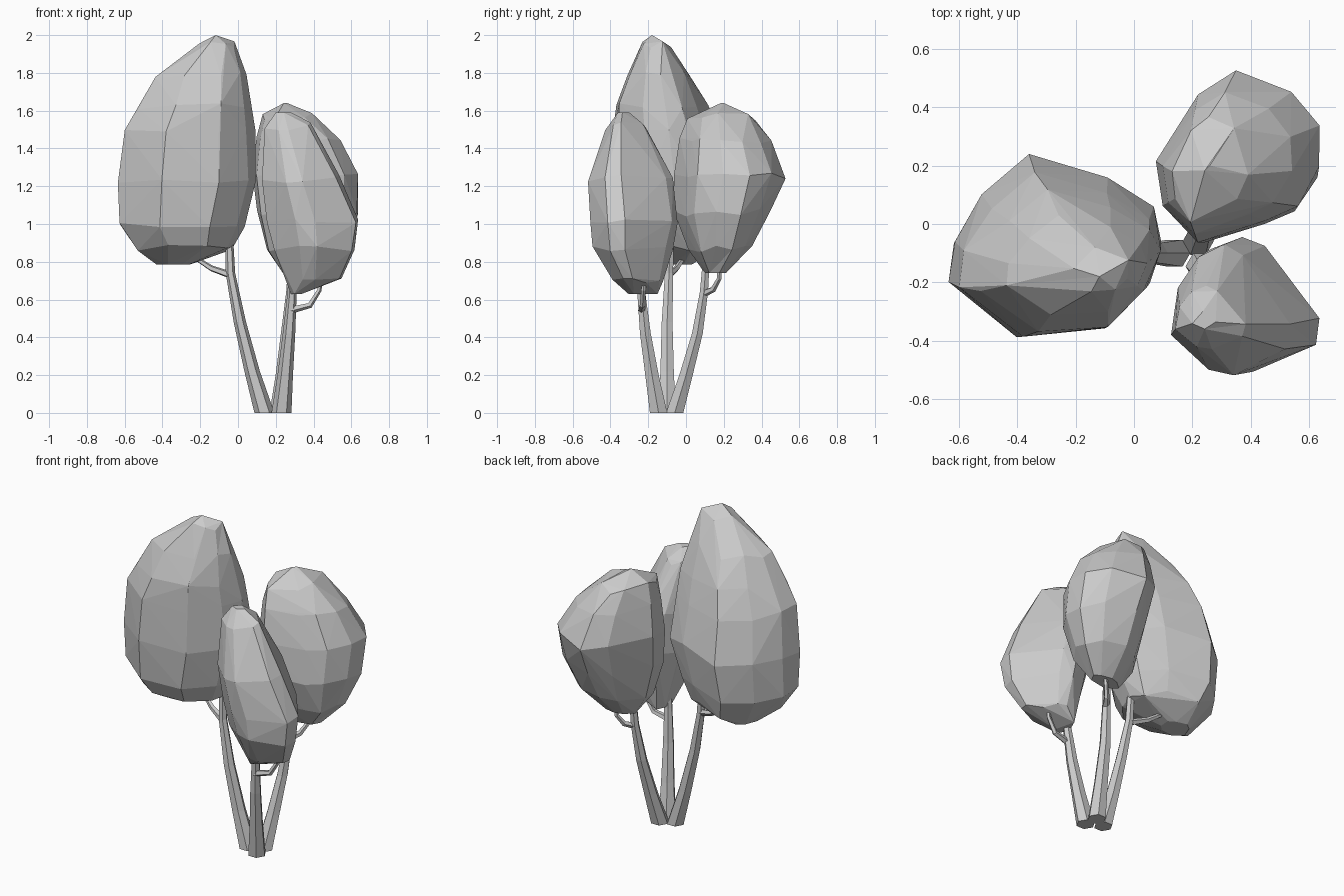
import bpy
import bmesh
import math
import random
from mathutils import Vector

default_cube = bpy.data.objects.get("Cube")
if default_cube:
    bpy.data.objects.remove(default_cube, do_unlink=True)

# One plain grey for the whole tree
grey = bpy.data.materials.new("plain grey")
grey.use_nodes = True
colour = (0.6, 0.6, 0.6, 1.0)
grey.diffuse_color = colour
grey.node_tree.nodes["Principled BSDF"].inputs["Base Color"].default_value = colour


def add_object(name, bm):
    """Turn a bmesh into a flat shaded object."""
    bmesh.ops.recalc_face_normals(bm, faces=bm.faces[:])
    mesh = bpy.data.meshes.new(name)
    bm.to_mesh(mesh)
    bm.free()
    mesh.materials.append(grey)
    obj = bpy.data.objects.new(name, mesh)
    bpy.context.collection.objects.link(obj)
    return obj


def crown(name, plan, levels, seed):
    """Faceted crown: hull around the plan outline fitted to each level's z, x range, y range."""
    rng = random.Random(seed)
    xs, ys = zip(*plan)
    bm = bmesh.new()
    for row, (z, left, right, front, back) in enumerate(levels):
        inner = 0 < row < len(levels) - 1
        for px, py in plan:
            u = (px - min(xs)) / (max(xs) - min(xs)) - 0.5
            v = (py - min(ys)) / (max(ys) - min(ys)) - 0.5
            reach = rng.uniform(0.98, 1.025)
            x = (left + right) / 2 + u * reach * (right - left)
            y = (front + back) / 2 + v * reach * (back - front)
            lift = rng.uniform(-0.025, 0.02) if inner else 0
            bm.verts.new((x, y, z + lift))
    bmesh.ops.convex_hull(bm, input=bm.verts[:])
    unused = [v for v in bm.verts if not v.link_faces]
    bmesh.ops.delete(bm, geom=unused, context="VERTS")
    # Merge small facets into broader planes
    bmesh.ops.remove_doubles(bm, verts=bm.verts[:], dist=0.04)
    return add_object(name, bm)


def limb(name, path, radii, sides=6, level=False):
    """Tapering faceted tube along a path; level keeps its rings horizontal."""
    points = [Vector(p) for p in path]
    bm = bmesh.new()
    rings = []
    for i, (point, radius) in enumerate(zip(points, radii)):
        along = points[min(i + 1, len(points) - 1)] - points[max(i - 1, 0)]
        if level:
            along = Vector((0, 0, 1))
        turn = Vector((0, 0, 1)).rotation_difference(along.normalized())
        ring = []
        for k in range(sides):
            angle = math.tau * k / sides
            offset = Vector((math.cos(angle), math.sin(angle), 0)) * radius
            ring.append(bm.verts.new(point + turn @ offset))
        rings.append(ring)
    for low, high in zip(rings, rings[1:]):
        for k in range(sides):
            n = (k + 1) % sides
            bm.faces.new((low[k], low[n], high[n], high[k]))
    bm.faces.new(rings[0])
    bm.faces.new(rings[-1])
    return add_object(name, bm)


# Leaf crowns: plan outline, then levels from top to bottom
crown("tall_crown", [
    (-0.36, 0.24), (-0.09, 0.16), (0.07, 0.06), (0.1, -0.06), (0.05, -0.2),
    (-0.1, -0.36), (-0.4, -0.38), (-0.64, -0.2), (-0.62, -0.06), (-0.52, 0.1),
], [
    (2.0, -0.13, -0.1, -0.2, -0.18),
    (1.95, -0.21, -0.01, -0.23, -0.08),
    (1.79, -0.44, 0.04, -0.31, 0.03),
    (1.63, -0.52, 0.07, -0.37, 0.12),
    (1.48, -0.6, 0.085, -0.38, 0.18),
    (1.24, -0.64, 0.1, -0.38, 0.24),
    (0.99, -0.63, 0.03, -0.36, 0.21),
    (0.88, -0.53, -0.03, -0.3, 0.16),
    (0.785, -0.43, -0.25, -0.12, 0.03),
], 4)
crown("back_crown", [
    (0.35, 0.52), (0.54, 0.45), (0.64, 0.33), (0.64, 0.18), (0.56, 0.04),
    (0.45, -0.01), (0.22, -0.09), (0.1, 0.04), (0.08, 0.2), (0.22, 0.44),
], [
    (1.64, 0.21, 0.26, 0.18, 0.21),
    (1.57, 0.13, 0.39, 0.01, 0.37),
    (1.45, 0.1, 0.54, -0.03, 0.45),
    (1.26, 0.08, 0.64, -0.06, 0.52),
    (1.06, 0.1, 0.63, -0.07, 0.45),
    (0.87, 0.15, 0.56, 0.01, 0.35),
    (0.74, 0.24, 0.44, 0.1, 0.21),
], 7)
crown("front_crown", [
    (0.36, -0.04), (0.44, -0.08), (0.52, -0.2), (0.64, -0.33), (0.62, -0.42),
    (0.4, -0.52), (0.29, -0.5), (0.13, -0.37), (0.16, -0.2), (0.25, -0.09),
], [
    (1.59, 0.2, 0.28, -0.36, -0.3),
    (1.52, 0.14, 0.38, -0.43, -0.21),
    (1.24, 0.13, 0.53, -0.52, -0.07),
    (1.02, 0.15, 0.64, -0.51, -0.04),
    (0.87, 0.19, 0.62, -0.49, -0.07),
    (0.71, 0.25, 0.55, -0.39, -0.12),
    (0.63, 0.28, 0.34, -0.31, -0.15),
], 11)

# Trunks fanning out from a shared foot
trunk_radii = (0.053, 0.041, 0.033, 0.025, 0.02)
limb("tall_trunk", [(0.14, -0.1, 0), (0.075, -0.1, 0.22), (0.01, -0.1, 0.48),
                    (-0.04, -0.09, 0.74), (-0.05, -0.08, 1.0)], trunk_radii, level=True)
limb("back_trunk", [(0.22, -0.06, 0), (0.24, 0, 0.2), (0.26, 0.06, 0.42),
                    (0.28, 0.095, 0.64), (0.29, 0.11, 0.85)], trunk_radii, level=True)
limb("front_trunk", [(0.23, -0.145, 0), (0.25, -0.18, 0.2), (0.27, -0.215, 0.42),
                     (0.285, -0.235, 0.62), (0.29, -0.24, 0.75)], trunk_radii, level=True)

# Thin side branches, each bending up into its crown
branch_radii = (0.02, 0.016, 0.013, 0.01)
limb("tall_branch", [(-0.04, -0.09, 0.73), (-0.14, -0.05, 0.765),
                     (-0.21, -0.02, 0.81), (-0.23, -0.01, 0.88)], branch_radii, sides=5)
limb("back_branch", [(0.28, 0.09, 0.63), (0.32, 0.145, 0.655),
                     (0.35, 0.175, 0.71), (0.36, 0.18, 0.8)], branch_radii, sides=5)
limb("front_branch", [(0.28, -0.235, 0.545), (0.38, -0.23, 0.57),
                      (0.43, -0.225, 0.65), (0.44, -0.22, 0.74)], branch_radii, sides=5)
